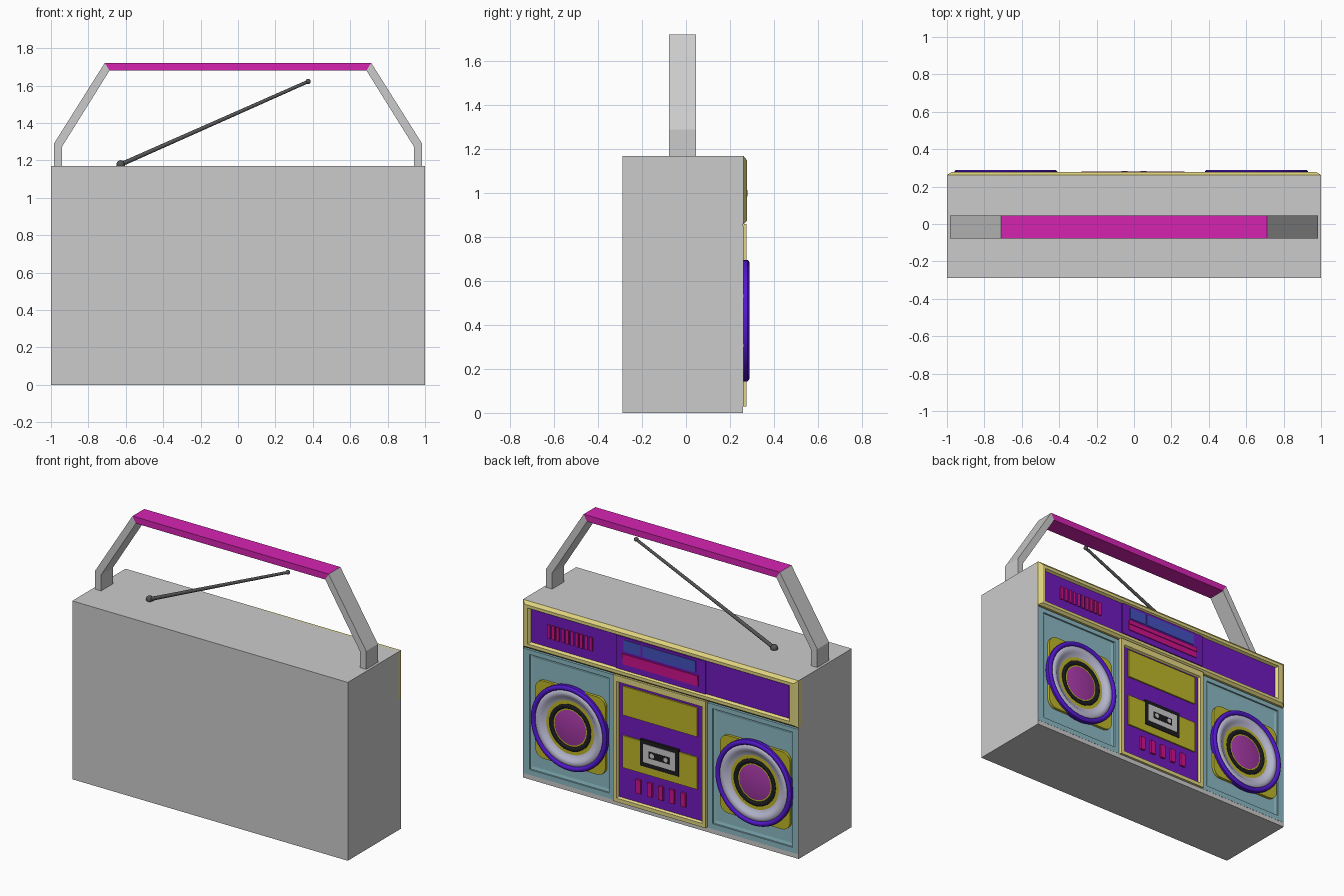
import bpy, bmesh, math
from mathutils import Vector

if "Cube" in bpy.data.objects:
    bpy.data.objects.remove(bpy.data.objects["Cube"])


def material(name, r, g, b):
    lin = [(c / 255) ** 2.2 for c in (r, g, b)]
    m = bpy.data.materials.new(name)
    m.diffuse_color = (*lin, 1)
    m.use_nodes = True
    m.node_tree.nodes["Principled BSDF"].inputs["Base Color"].default_value = m.diffuse_color
    return m


CREAM = material("cream", 226, 213, 128)
TEAL = material("teal", 138, 184, 194)
PURPLE = material("purple", 112, 32, 190)
VIOLET = material("violet", 84, 30, 205)
OLIVE = material("olive", 190, 182, 45)
PINK = material("pink", 212, 40, 176)
ROSE = material("rose", 205, 25, 140)
BLUE = material("blue", 70, 82, 190)
LAVENDER = material("lavender", 190, 190, 215)
MAGENTA = material("magenta", 165, 60, 165)
BLACK = material("black", 35, 35, 38)
DARK = material("dark_metal", 85, 85, 85)


def finish(name, bm, mat=None, smooth=False):
    bmesh.ops.remove_doubles(bm, verts=bm.verts[:], dist=1e-5)
    bmesh.ops.recalc_face_normals(bm, faces=bm.faces[:])
    me = bpy.data.meshes.new(name)
    bm.to_mesh(me)
    bm.free()
    ob = bpy.data.objects.new(name, me)
    bpy.context.collection.objects.link(ob)
    if mat:
        me.materials.append(mat)
    if smooth:
        bpy.ops.object.select_all(action='DESELECT')
        ob.select_set(True)
        bpy.context.view_layer.objects.active = ob
        bpy.ops.object.shade_smooth_by_angle(angle=math.radians(40))
    return ob


def loft(name, rings, mat=None):
    """Rectangles (x0, x1, z0, z1, y) joined one after another, both ends capped."""
    bm = bmesh.new()
    loops = [[bm.verts.new((x, y, z)) for x, z in ((a, c), (b, c), (b, d), (a, d))]
             for a, b, c, d, y in rings]
    for p, q in zip(loops, loops[1:]):
        for i in range(4):
            j = (i + 1) % 4
            bm.faces.new((p[i], p[j], q[j], q[i]))
    bm.faces.new(loops[0])
    bm.faces.new(loops[-1])
    return finish(name, bm, mat)


def box(name, x0, x1, z0, z1, y0, y1, mat=None):
    return loft(name, [(x0, x1, z0, z1, y0), (x0, x1, z0, z1, y1)], mat)


def prism(name, pts, y0, y1, mat=None):
    """Outline in x, z extruded along y."""
    bm = bmesh.new()
    f = bm.faces.new([bm.verts.new((x, y0, z)) for x, z in pts])
    ext = bmesh.ops.extrude_face_region(bm, geom=[f])
    bmesh.ops.translate(bm, vec=(0, y1 - y0, 0),
                        verts=[v for v in ext["geom"] if isinstance(v, bmesh.types.BMVert)])
    return finish(name, bm, mat)


def lathe(name, prof, cx, cz, mat, n=48):
    """Closed profile (r, y) turned about an axis along y."""
    bm = bmesh.new()
    rows = [[bm.verts.new((cx + r * math.cos(t), y, cz + r * math.sin(t))) for r, y in prof]
            for t in (2 * math.pi * i / n for i in range(n))]
    k = len(prof)
    for i in range(n):
        p, q = rows[i], rows[(i + 1) % n]
        for j in range(k):
            bm.faces.new((p[j], p[(j + 1) % k], q[(j + 1) % k], q[j]))
    return finish(name, bm, mat, True)


# Cabinet with a shallow pocket on the detailed side
loft("cabinet", [(-1, 1, 0, 1.17, -.29), (-1, 1, 0, 1.17, .26),
                 (-.995, .995, .03, 1.165, .26), (-.995, .995, .03, 1.165, .235)])

# Tuner panel: chamfered frame with sunken face
loft("tuner_frame", [(-1, 1, .86, 1.17, .235), (-1, 1, .86, 1.17, .262),
                     (-.975, .975, .875, 1.15, .278), (-.945, .955, .895, 1.13, .278),
                     (-.93, .94, .905, 1.12, .258)], CREAM)
box("tuner_face", -.93, .94, .905, 1.12, .25, .262, PURPLE)
box("display_block", -.33, .32, .905, 1.12, .255, .27, PURPLE)
box("small_display", .14, .26, 1.03, 1.105, .26, .274, BLUE)
box("large_display", -.26, .125, 1.03, 1.105, .26, .274, BLUE)
box("dial_strip_upper", -.28, .27, .985, 1.015, .26, .28, ROSE)
box("dial_strip_lower", -.28, .27, .945, .985, .26, .275, ROSE)
for i in range(10):
    x = .81 - i * .034
    box("tuner_bar", x - .011, x + .011, .965, 1.055, .255, .27, ROSE)

# Speaker bays
for s, cx in ((1, .655), (-1, -.685)):
    def span(a, b):
        return (a, b) if s > 0 else (-b, -a)
    o, i1, i2 = span(.34, .995), span(.375, .955), span(.395, .935)
    loft("speaker_panel", [(*o, .03, .85, .235), (*o, .03, .85, .261),
                           (*i1, .065, .82, .261), (*i1, .065, .82, .25),
                           (*i2, .085, .80, .246)], TEAL)
    # Rounded square backing plate
    h, r, cz = .255, .06, .42
    pts = []
    for q in range(4):
        for k in range(6):
            t = math.radians(90 * q + 18 * k)
            sx, sz = ((1, 1), (-1, 1), (-1, -1), (1, -1))[q]
            pts.append((cx + sx * (h - r) + r * math.cos(t), cz + sz * (h - r) + r * math.sin(t)))
    prism("speaker_plate", pts, .24, .264, OLIVE)
    # Rim, cone, ring and dust cap
    lathe("speaker_rim", [(.27, .245), (.276, .255), (.276, .28), (.27, .287), (.26, .29),
                          (.25, .287), (.245, .28), (.245, .245)], cx, cz, VIOLET)
    lathe("speaker_cone", [(.25, .24), (.25, .272), (.24, .281), (.225, .284), (.21, .281),
                           (.198, .272), (.175, .264), (.14, .258), (.14, .24)], cx, cz, LAVENDER)
    lathe("speaker_ring", [(.152, .245), (.152, .268), (.145, .273), (.132, .273),
                           (.122, .265), (.122, .245)], cx, cz, BLACK)
    lathe("dust_cap", [(0, .24), (.125, .24), (.125, .262), (.09, .268), (.045, .272),
                       (0, .273)], cx, cz, MAGENTA)

# Cassette deck
loft("deck_frame", [(-.335, .335, .03, .86, .235), (-.335, .335, .03, .86, .276),
                    (-.31, .31, .055, .82, .276), (-.3, .3, .065, .81, .258)], CREAM)
box("deck_face", -.303, .303, .062, .813, .25, .262, PURPLE)
box("upper_door", -.27, .27, .61, .80, .255, .272, OLIVE)
box("lower_door", -.27, .27, .265, .475, .255, .272, OLIVE)
box("cassette", -.14, .14, .315, .49, .26, .276, BLACK)
box("cassette_label", -.115, .115, .345, .465, .265, .279)
box("cassette_window", -.075, .075, .38, .425, .27, .281, BLACK)
for x in (-.05, .05):
    lathe("cassette_reel", [(0, .275), (.016, .275), (.016, .283), (0, .283)], x, .4025, None, 12)
for i in range(5):
    x = .155 - i * .081
    box("deck_button", x - .017, x + .017, .125, .215, .255, .276, ROSE)

# Carrying handle
for s in (-1, 1):
    prism("handle_leg", [(s * x, z) for x, z in ((.984, 1.165), (.984, 1.29), (.712, 1.722),
                                                 (.687, 1.68), (.94, 1.275), (.94, 1.165))],
          -.077, .045)
prism("handle_grip", [(-.712, 1.722), (.712, 1.722), (.687, 1.68), (-.687, 1.68)],
      -.077, .045, PINK)

# Antenna
a, b = Vector((-.627, -.02, 1.178)), Vector((.375, -.02, 1.622))
bm = bmesh.new()
bmesh.ops.create_cone(bm, segments=16, cap_ends=True, radius1=.012, radius2=.009,
                      depth=(b - a).length)
bmesh.ops.rotate(bm, verts=bm.verts[:], matrix=(b - a).to_track_quat('Z', 'Y').to_matrix())
bmesh.ops.translate(bm, verts=bm.verts[:], vec=(a + b) / 2)
finish("antenna_rod", bm, DARK, True)
for name, p, r in (("antenna_pivot", a, .023), ("antenna_tip", b, .014)):
    bm = bmesh.new()
    bmesh.ops.create_uvsphere(bm, u_segments=16, v_segments=10, radius=r)
    bmesh.ops.translate(bm, verts=bm.verts[:], vec=p)
    finish(name, bm, DARK, True)
